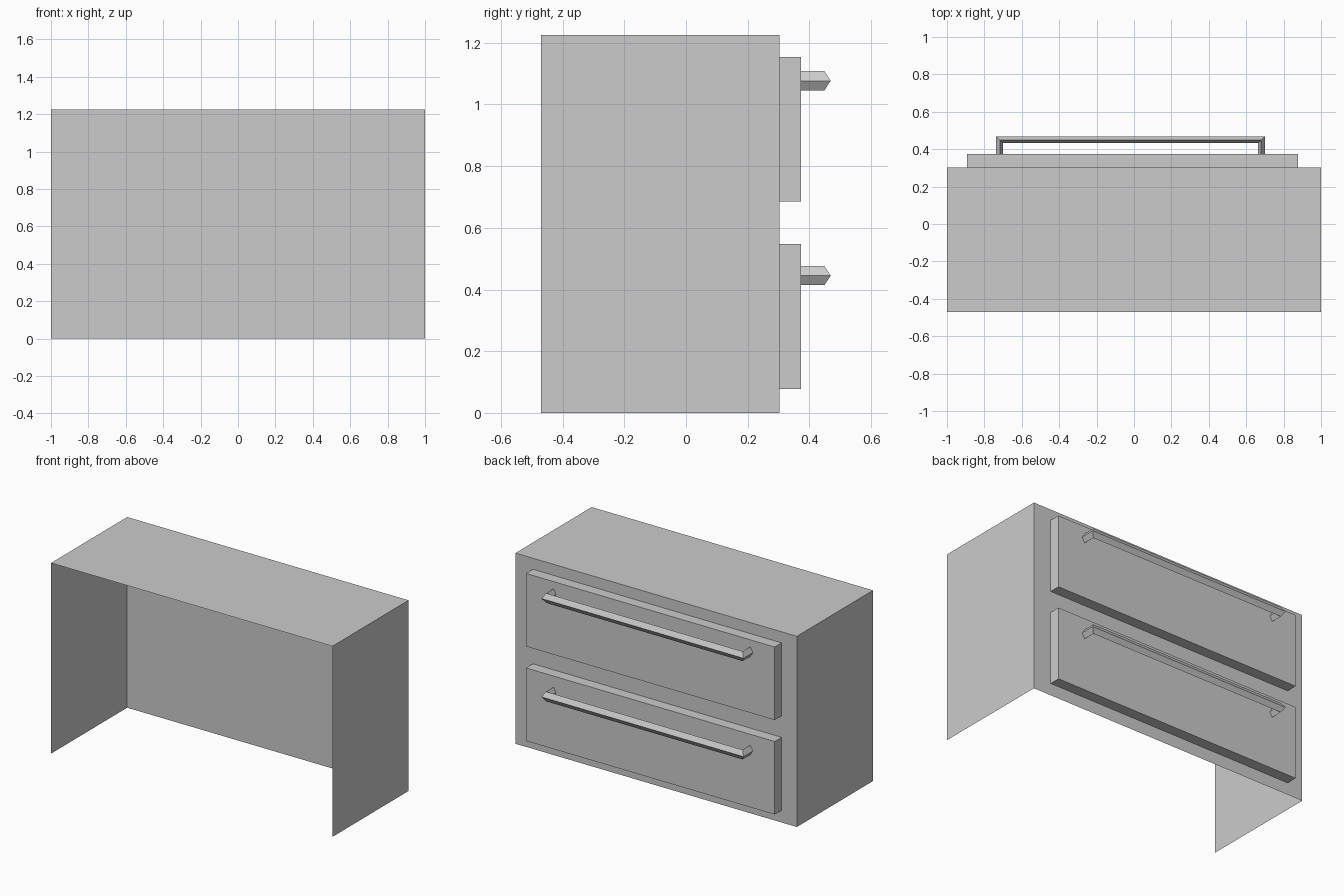
import bpy
import bmesh
from mathutils import Vector

if "Cube" in bpy.data.objects:
    bpy.data.objects.remove(bpy.data.objects["Cube"], do_unlink=True)

grey = bpy.data.materials.new("plain_grey")
grey.use_nodes = True
grey.diffuse_color = (0.6, 0.6, 0.6, 1)
grey.node_tree.nodes["Principled BSDF"].inputs["Base Color"].default_value = (0.6, 0.6, 0.6, 1)

PANEL_Y = 0.303    # drawer-side panel of the cabinet
DRAWER_Y = 0.373   # outer face of the drawers


def finish(bm, name):
    mesh = bpy.data.meshes.new(name)
    bm.to_mesh(mesh)
    bm.free()
    mesh.materials.append(grey)
    obj = bpy.data.objects.new(name, mesh)
    bpy.context.collection.objects.link(obj)
    return obj


def open_box(name, low, high, open_sides):
    """Box between two corners, without the faces that point along open_sides."""
    low, high = Vector(low), Vector(high)
    bm = bmesh.new()
    bmesh.ops.create_cube(bm, size=1)
    bm.normal_update()
    gone = [f for f in bm.faces if any(f.normal.dot(Vector(s)) > 0.9 for s in open_sides)]
    bmesh.ops.delete(bm, geom=gone, context='FACES')
    bmesh.ops.scale(bm, vec=high - low, verts=bm.verts)
    bmesh.ops.translate(bm, vec=(low + high) / 2, verts=bm.verts)
    return finish(bm, name)


def handle(name, z):
    """U-shaped pull: a diamond section swept along a mitred path."""
    left, right, bar_y = -0.717, 0.68, 0.449
    section = [(0.02, 0), (0, 0.031), (-0.017, 0), (0, -0.031)]
    bm = bmesh.new()
    rails = []
    for out, up in section:
        path = [(left - out, DRAWER_Y), (left - out, bar_y + out),
                (right + out, bar_y + out), (right + out, DRAWER_Y)]
        rails.append([bm.verts.new((x, y, z + up)) for x, y in path])
    for i, rail in enumerate(rails):
        following = rails[(i + 1) % len(rails)]
        for j in range(len(rail) - 1):
            bm.faces.new((rail[j], rail[j + 1], following[j + 1], following[j]))
    bmesh.ops.recalc_face_normals(bm, faces=bm.faces)
    return finish(bm, name)


# Thin cabinet shell, open below and on the front
open_box("cabinet_shell", (-1, -0.47, 0), (1, PANEL_Y, 1.225), [(0, -1, 0), (0, 0, -1)])

# Two drawers, each with its handle
for label, base in (("lower", 0.078), ("upper", 0.685)):
    open_box(label + "_drawer", (-0.892, PANEL_Y, base), (0.876, DRAWER_Y, base + 0.469), [(0, -1, 0)])
    handle(label + "_handle", base + 0.367 if label == "lower" else base + 0.392)
